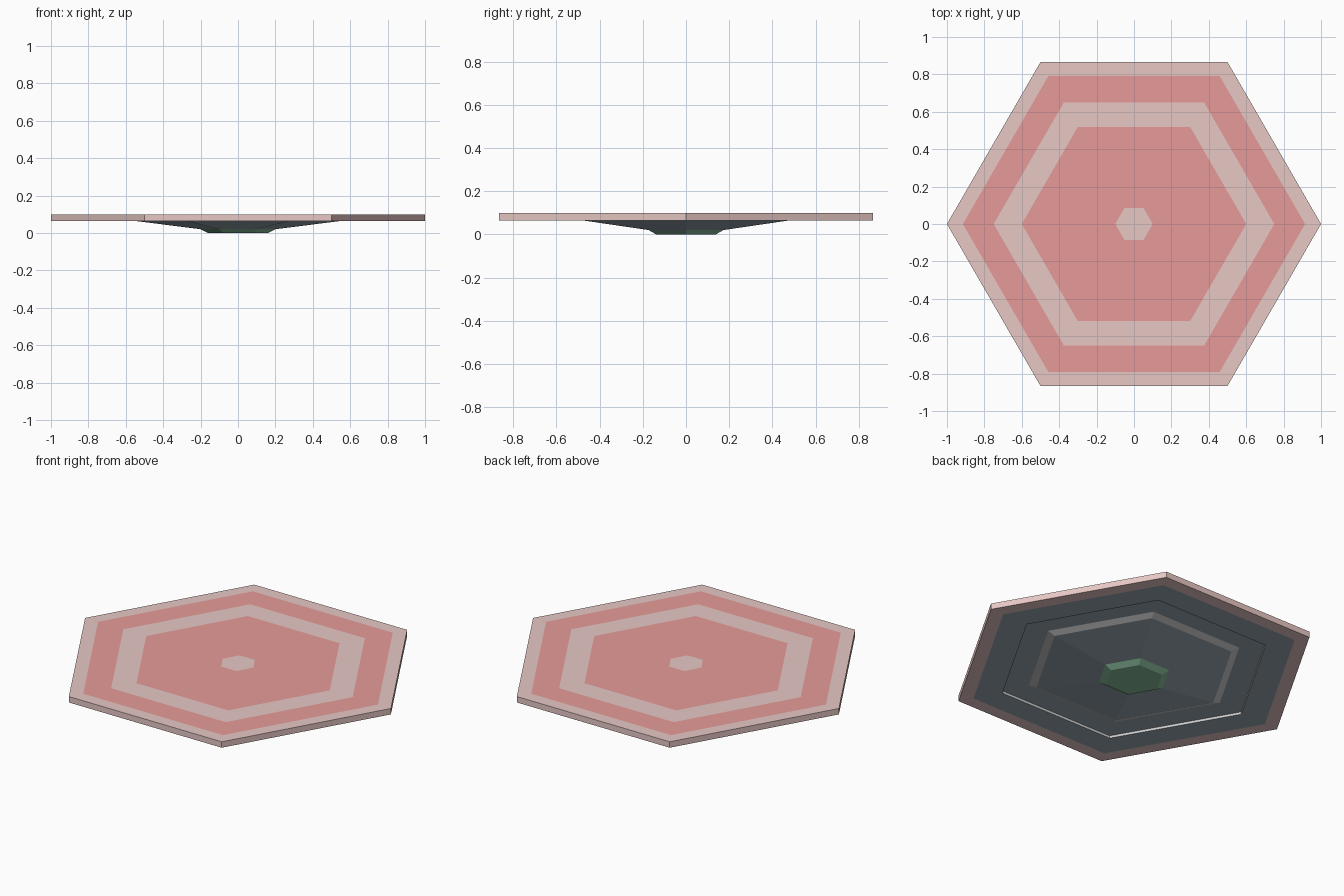
import bpy, bmesh
from math import cos, sin, pi

if "Cube" in bpy.data.objects:
    bpy.data.objects.remove(bpy.data.objects["Cube"])


def material(name, rgb):
    m = bpy.data.materials.new(name)
    m.diffuse_color = (*rgb, 1)
    m.use_nodes = True
    m.node_tree.nodes["Principled BSDF"].inputs["Base Color"].default_value = m.diffuse_color
    return m


PINK = material("pale_pink", (0.80, 0.58, 0.56))
RED = material("red", (0.80, 0.33, 0.32))
SLATE = material("slate", (0.33, 0.40, 0.46))
GREY = material("light_grey", (0.78, 0.77, 0.75))
GREEN = material("green", (0.25, 0.50, 0.33))


def hex_shell(name, profile, mats):
    """Six-sided shell through (radius, z) points; one material per band."""
    bm = bmesh.new()
    rings = []
    for r, z in profile:
        n = 6 if r > 0 else 1
        rings.append([bm.verts.new((r * cos(i * pi / 3), r * sin(i * pi / 3), z))
                      for i in range(n)])
    used = list(dict.fromkeys(mats))
    for a, b, mat in zip(rings, rings[1:], mats):
        for i in range(6):
            j = (i + 1) % 6
            if len(b) == 1:
                f = bm.faces.new((a[i], b[0], a[j]))
            else:
                f = bm.faces.new((a[i], b[i], b[j], a[j]))
            f.material_index = used.index(mat)
    bmesh.ops.recalc_face_normals(bm, faces=bm.faces)
    # Open shells: turn the whole shell so it faces out of the plate
    up = sum(f.normal.z * f.calc_area() for f in bm.faces)
    if (up > 0) != (name == "top_panels"):
        bmesh.ops.reverse_faces(bm, faces=bm.faces)
    me = bpy.data.meshes.new(name)
    bm.to_mesh(me)
    bm.free()
    for m in used:
        me.materials.append(m)
    ob = bpy.data.objects.new(name, me)
    bpy.context.collection.objects.link(ob)
    return ob


TOP, BASE, GROOVE = 0.10, 0.065, 0.08

# Flush concentric panels on the upper side
hex_shell("top_panels",
          [(1, TOP), (0.915, TOP), (0.75, TOP), (0.6, TOP), (0.1, TOP), (0, TOP)],
          [PINK, RED, PINK, RED, PINK])

# Outer edge and the border underneath
hex_shell("rim", [(1, TOP), (1, BASE), (0.915, BASE)], [PINK, PINK])

# Underside: flat ring, groove and shallow cone
hex_shell("underside",
          [(0.915, BASE), (0.75, BASE), (0.75, GROOVE), (0.6, GROOVE),
           (0.555, BASE), (0.2, 0.02)],
          [SLATE, GREY, SLATE, GREY, SLATE])

# Bevelled green cap at the lowest point
hex_shell("bottom_lens", [(0.2, 0.02), (0.16, 0), (0, 0)], [GREEN, GREEN])
